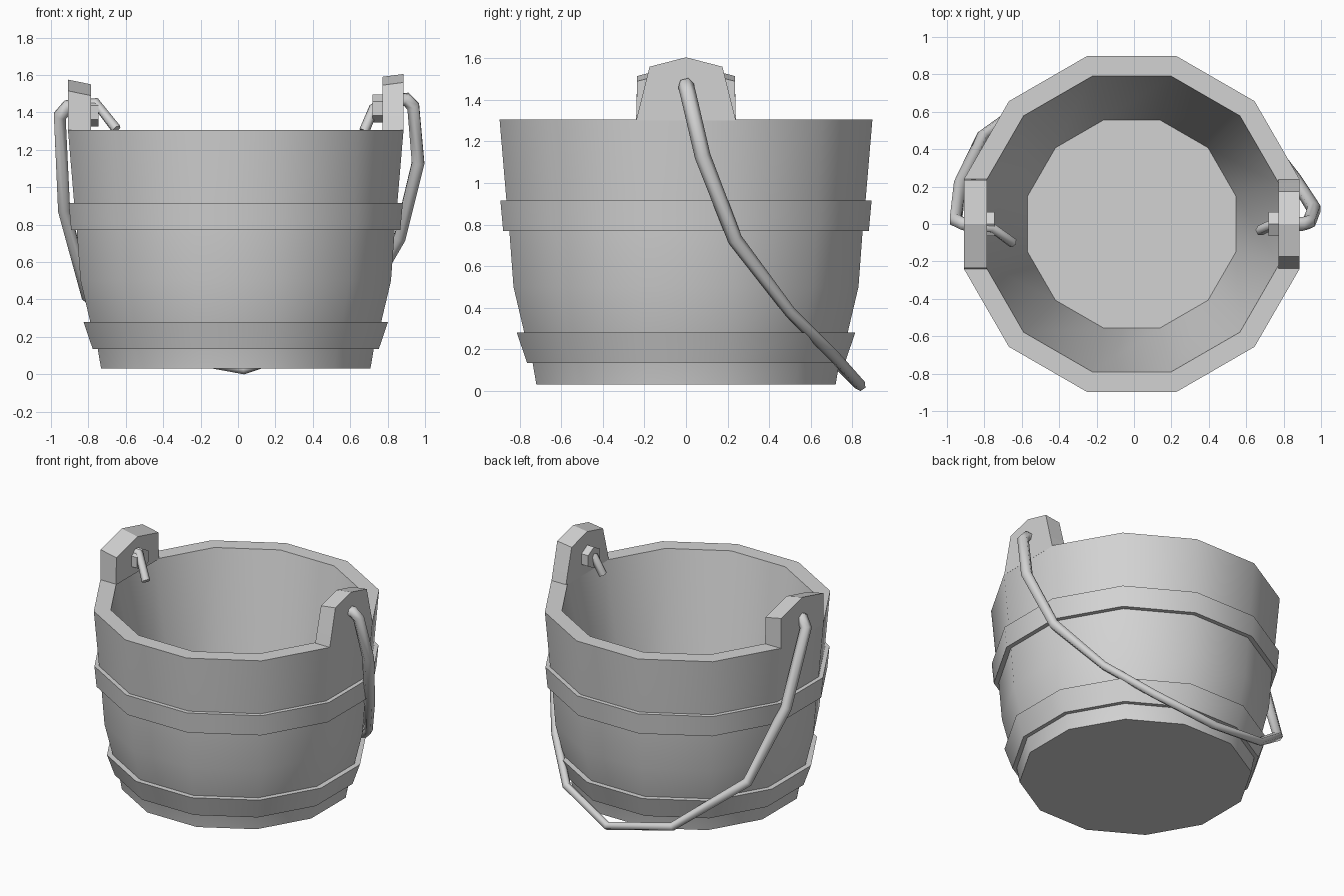
import bpy, bmesh, math

SIDES = 12
CENTRE_X = -0.012

if "Cube" in bpy.data.objects:
    bpy.data.objects.remove(bpy.data.objects["Cube"])

grey = bpy.data.materials.new("plain_grey")
grey.use_nodes = True
colour = (0.65, 0.65, 0.65, 1)
grey.diffuse_color = colour
grey.node_tree.nodes["Principled BSDF"].inputs["Base Color"].default_value = colour


def shade(obj, angle):
    bpy.ops.object.select_all(action='DESELECT')
    obj.select_set(True)
    bpy.context.view_layer.objects.active = obj
    bpy.ops.object.shade_smooth_by_angle(angle=math.radians(angle))


def finish(name, bm):
    bmesh.ops.recalc_face_normals(bm, faces=bm.faces)
    mesh = bpy.data.meshes.new(name)
    bm.to_mesh(mesh)
    bm.free()
    mesh.materials.append(grey)
    obj = bpy.data.objects.new(name, mesh)
    bpy.context.collection.objects.link(obj)
    return obj


def lathe(name, profile, closed):
    """Faceted ring from (distance to flat side, height) pairs."""
    bm = bmesh.new()
    rings = []
    for flat, z in profile:
        r = flat / math.cos(math.pi / SIDES)
        angles = [(i + 0.5) * math.tau / SIDES for i in range(SIDES)]
        rings.append([bm.verts.new((CENTRE_X + r * math.cos(a), r * math.sin(a), z))
                      for a in angles])
    pairs = list(zip(rings, rings[1:]))
    if closed:
        pairs.append((rings[-1], rings[0]))
    else:
        bm.faces.new(rings[0])
        bm.faces.new(rings[-1])
    for low, high in pairs:
        for i in range(SIDES):
            j = (i + 1) % SIDES
            bm.faces.new((low[i], low[j], high[j], high[i]))
    shade(finish(name, bm), 40)


def prism(name, outline, x0, x1, drop=0):
    """Extrude a (y, z) outline along x; the inner top edge may sit lower."""
    bm = bmesh.new()
    ends = [[bm.verts.new((x, y, z - (d if z > 1.45 else 0))) for y, z in outline]
            for x, d in ((x0, 0), (x1, drop))]
    bm.faces.new(ends[0])
    bm.faces.new(ends[1])
    n = len(outline)
    for i in range(n):
        j = (i + 1) % n
        bm.faces.new((ends[0][i], ends[0][j], ends[1][j], ends[1][i]))
    finish(name, bm)


def mirrored(half):
    """Complete a symmetric outline that ends on its peak."""
    return half + [(-y, z) for y, z in reversed(half[:-1])]


# Bucket body: outside wall, rim, straight inside wall and floor
lathe("bucket_body", [(0.72, 0.03), (0.738, 0.135), (0.778, 0.28), (0.83, 0.5),
                      (0.85, 0.77), (0.864, 0.915), (0.897, 1.305), (0.79, 1.305),
                      (0.557, 0.13)], False)

# Two hoops around the body
lathe("upper_hoop", [(0.84, 0.77), (0.88, 0.77), (0.893, 0.915), (0.85, 0.915)], True)
lathe("lower_hoop", [(0.73, 0.135), (0.765, 0.135), (0.814, 0.28), (0.77, 0.28)], True)

# Raised ears that carry the handle
prism("left_ear", mirrored([(-0.24, 1.3), (-0.22, 1.38), (-0.175, 1.56), (0, 1.605)]),
      0.885, 0.772, 0.015)
prism("right_ear", mirrored([(-0.24, 1.3), (-0.235, 1.515), (0, 1.575)]),
      -0.91, -0.787, 0.025)

# Washers on the inner faces of the ears
for name, x0, x1, z in (("left_washer", 0.78, 0.72, 1.42),
                        ("right_washer", -0.79, -0.745, 1.40)):
    ring = [(0.075 * math.sin(i * math.tau / 6), z + 0.075 * math.cos(i * math.tau / 6))
            for i in range(6)]
    prism(name, ring, x0, x1)

# Hanging handle, threaded through both ears
path = [(0.675, -0.035, 1.30), (0.725, -0.01, 1.42), (0.80, 0, 1.46), (0.90, 0, 1.47),
        (0.937, 0.01, 1.43), (0.963, 0.08, 1.13), (0.865, 0.235, 0.73),
        (0.67, 0.50, 0.38), (0.43, 0.72, 0.16), (0.03, 0.838, 0.027),
        (-0.42, 0.755, 0.11), (-0.81, 0.47, 0.42), (-0.93, 0.21, 0.88),
        (-0.953, 0.02, 1.38), (-0.91, 0, 1.43), (-0.76, -0.02, 1.45),
        (-0.65, -0.1, 1.31)]
curve = bpy.data.curves.new("handle", 'CURVE')
curve.dimensions = '3D'
curve.bevel_depth = 0.035
curve.bevel_resolution = 1
curve.use_fill_caps = True
spline = curve.splines.new('POLY')
spline.points.add(len(path) - 1)
for point, co in zip(spline.points, path):
    point.co = (*co, 1)
    # thinner at the bottom and at the hooked ends
    point.radius = 0.8 if abs(co[0]) < 0.78 else 0.8 + 0.3 * min(1, co[2])
curve.materials.append(grey)
handle = bpy.data.objects.new("handle", curve)
bpy.context.collection.objects.link(handle)
bpy.ops.object.select_all(action='DESELECT')
handle.select_set(True)
bpy.context.view_layer.objects.active = handle
bpy.ops.object.convert(target='MESH')
shade(bpy.context.view_layer.objects.active, 65)
